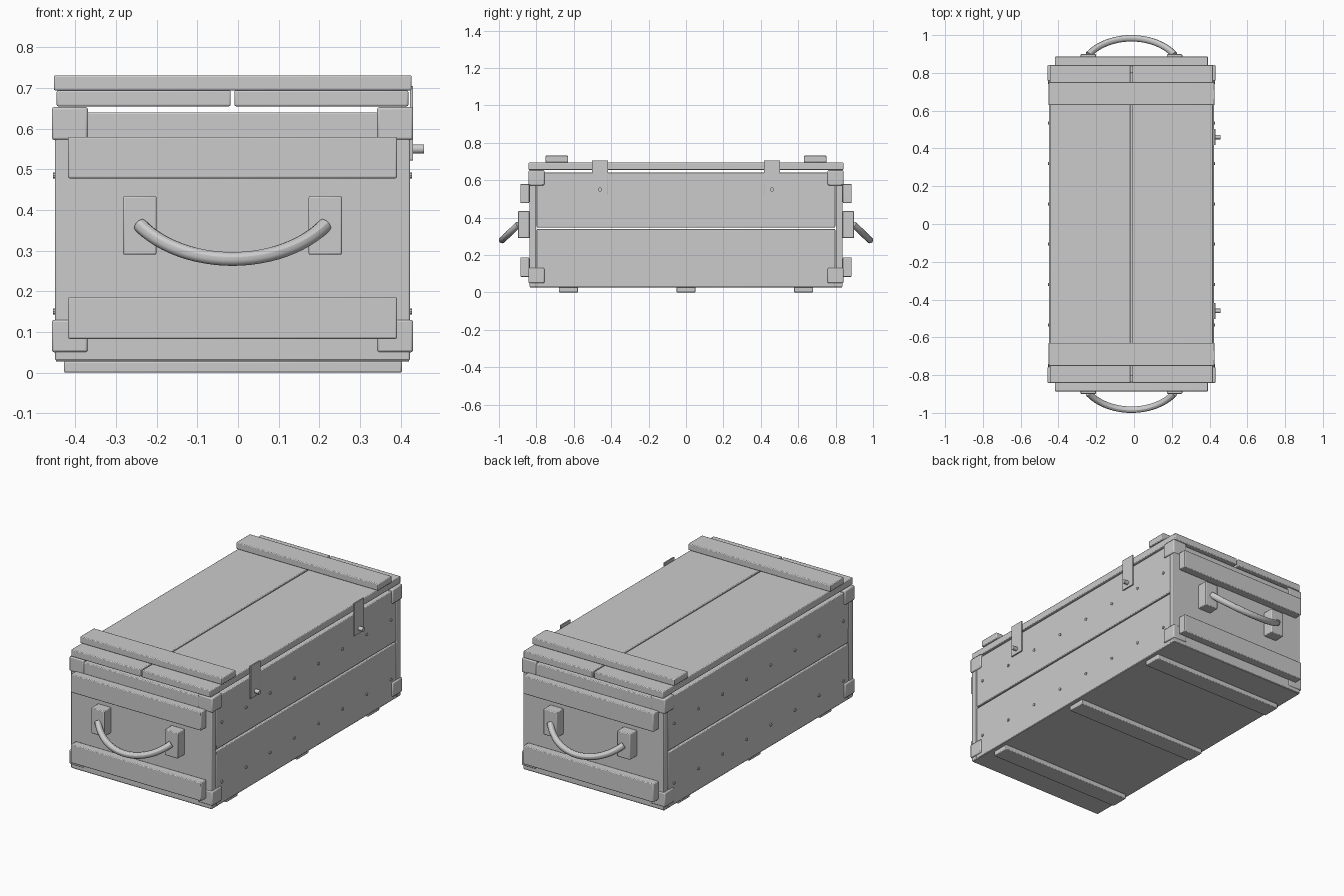
import bpy, math
from mathutils import Vector

if "Cube" in bpy.data.objects:
    bpy.data.objects.remove(bpy.data.objects["Cube"])

CX = -0.0135          # centre line of the crate body
X0, X1 = -0.45, 0.423  # outer faces of the side walls


def finish(ob):
    bpy.ops.object.select_all(action='DESELECT')
    ob.select_set(True)
    bpy.context.view_layer.objects.active = ob
    bpy.ops.object.shade_smooth_by_angle(angle=math.radians(30))


def box(name, x, y, z, bevel=0.004):
    """Bevelled box from (min, max) ranges."""
    r = [sorted(v) for v in (x, y, z)]
    bpy.ops.mesh.primitive_cube_add(size=1)
    ob = bpy.context.object
    ob.name = name
    for v in ob.data.vertices:
        v.co = Vector([(a + b) / 2 + c * (b - a) for (a, b), c in zip(r, v.co)])
    if bevel:
        m = ob.modifiers.new("bevel", 'BEVEL')
        m.width = bevel
        m.segments = 2
    finish(ob)
    return ob


def stud(name, x0, x1, y, z, radius, sides=12):
    """Short cylinder along x."""
    bpy.ops.mesh.primitive_cylinder_add(vertices=sides, radius=radius, depth=abs(x1 - x0),
                                        location=((x0 + x1) / 2, y, z),
                                        rotation=(0, math.pi / 2, 0))
    bpy.context.object.name = name
    finish(bpy.context.object)


# Floor board and the runners below it
box("floor_board", (X0 + 0.002, X1 - 0.002), (-0.835, 0.835), (0.027, 0.062), 0.002)
for y in (-0.628, 0, 0.628):
    box("bottom_runner", (-0.428, 0.403), (y - 0.051, y + 0.051), (0, 0.028))

# Side walls: two planks each, with a row of nails
for outer, inner in ((X0, X0 + 0.037), (X1, X1 - 0.037)):
    out = math.copysign(1, outer)
    box("lower_side_plank", (outer, inner), (-0.798, 0.798), (0.03, 0.338))
    box("upper_side_plank", (outer, inner), (-0.798, 0.798), (0.347, 0.64))
    for z in (0.15, 0.485):
        for i in range(8):
            stud("nail", outer - out * 0.006, outer + out * 0.005, (i - 3.5) * 0.214, z, 0.008, 10)

# Lid planks
box("left_lid_plank", (-0.446, -0.018), (-0.842, 0.842), (0.655, 0.694))
box("right_lid_plank", (-0.009, 0.419), (-0.842, 0.842), (0.655, 0.694))

for s in (-1, 1):
    # End wall, its two battens and the lid batten
    box("end_wall", (X0, X1), (s * 0.801, s * 0.838), (0.03, 0.64))
    box("lower_end_batten", (-0.418, 0.391), (s * 0.838, s * 0.886), (0.083, 0.186))
    box("upper_end_batten", (-0.418, 0.391), (s * 0.838, s * 0.886), (0.478, 0.58))
    box("lid_batten", (-0.453, 0.427), (s * 0.63, s * 0.752), (0.694, 0.731))

    # Corner protectors
    for a, b in ((-0.458, -0.369), (0.342, 0.431)):
        for z in ((0.05, 0.13), (0.572, 0.653)):
            box("corner_block", (a, b), (s * 0.757, s * 0.842), z, 0.006)

    # Handle mounts
    for x in (-0.2415, 0.2145):
        box("handle_mount", (x - 0.041, x + 0.041), (s * 0.836, s * 0.899), (0.29, 0.434))

    # Drooping handle: circular arc in a plane tilted 45 degrees
    half, sag = 0.228, 0.121
    rad = (half ** 2 + sag ** 2) / (2 * sag)
    top = math.asin(half / rad)
    curve = bpy.data.curves.new("handle", 'CURVE')
    curve.dimensions = '3D'
    curve.bevel_depth = 0.0175
    curve.bevel_resolution = 4
    curve.use_fill_caps = True
    sp = curve.splines.new('POLY')
    n = 24
    sp.points.add(n)
    for i, p in enumerate(sp.points):
        t = top * (2 * i / n - 1)
        drop = rad * math.cos(t) - (rad - sag)
        p.co = (CX + rad * math.sin(t), s * (0.896 + drop * 0.72), 0.363 - drop * 0.69, 1)
    handle = bpy.data.objects.new("handle", curve)
    bpy.context.collection.objects.link(handle)
    bpy.ops.object.select_all(action='DESELECT')
    handle.select_set(True)
    bpy.context.view_layer.objects.active = handle
    bpy.ops.object.convert(target='MESH')
    finish(bpy.context.object)

    # Hasp and locking pin on the right side
    y = s * 0.46
    box("hasp_plate", (0.423, 0.431), (y - 0.0425, y + 0.0425), (0.522, 0.705), 0.001)
    stud("hasp_pin", 0.42, 0.458, y, 0.55, 0.0115, 16)
